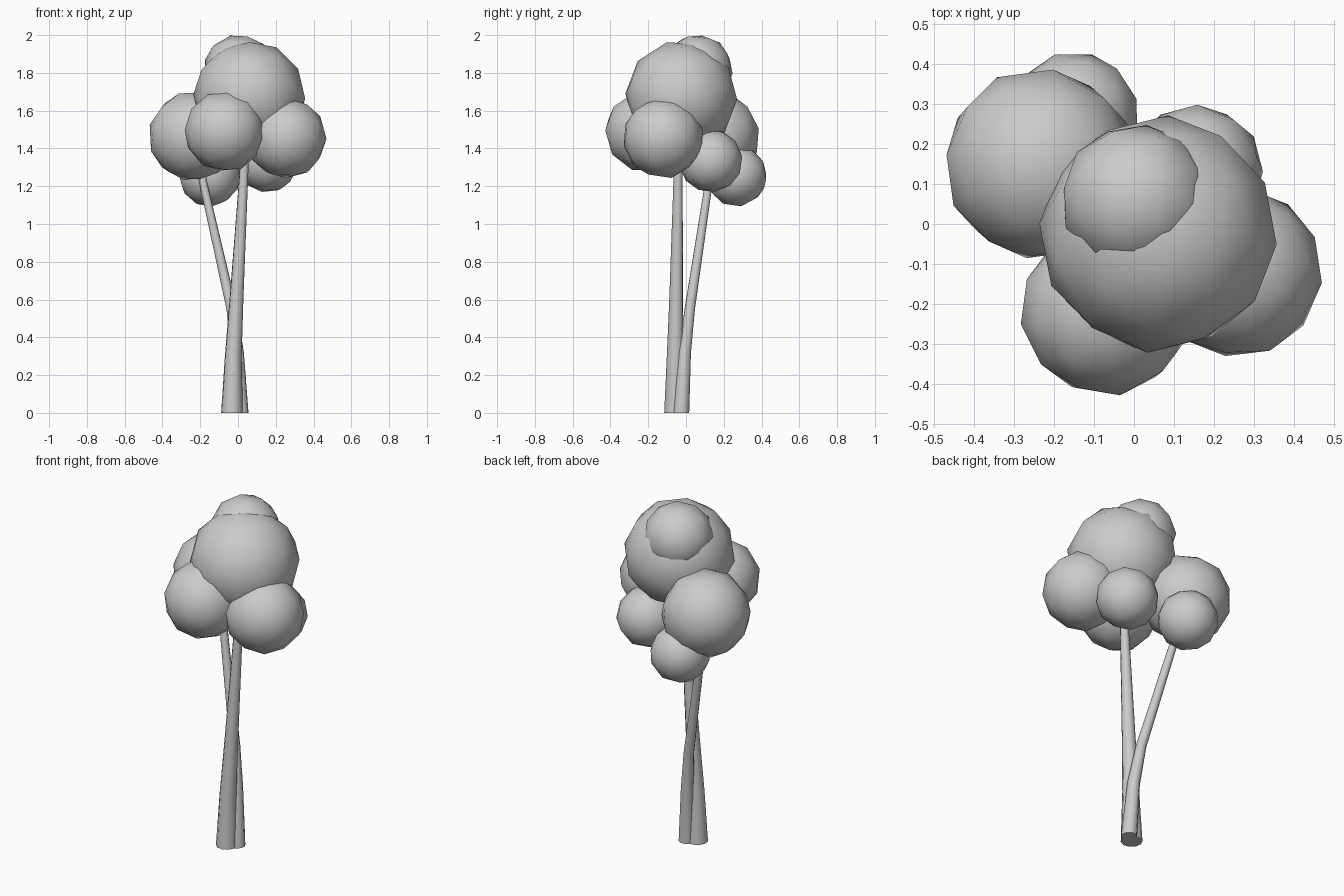
import bpy
import random
from mathutils import Vector, Euler

random.seed(4)
cube = bpy.data.objects.get("Cube")
if cube:
    bpy.data.objects.remove(cube, do_unlink=True)

grey = bpy.data.materials.new("plain_grey")
grey.use_nodes = True
grey.diffuse_color = (0.6, 0.6, 0.6, 1)
grey.node_tree.nodes["Principled BSDF"].inputs["Base Color"].default_value = (0.6, 0.6, 0.6, 1)


def finish(obj, name, angle):
    obj.name = name
    obj.data.materials.append(grey)
    bpy.ops.object.select_all(action="DESELECT")
    obj.select_set(True)
    bpy.context.view_layer.objects.active = obj
    bpy.ops.object.shade_smooth_by_angle(angle=angle)


def foliage(name, centre, radius):
    """Low-poly leaf ball, turned at random so no two look alike."""
    turn = Euler([random.uniform(0, 3) for _ in range(3)])
    bpy.ops.mesh.primitive_ico_sphere_add(
        subdivisions=2, radius=radius * 1.025, location=centre, rotation=turn)
    finish(bpy.context.object, name, 1.2)


def trunk(name, path, sides=10):
    """Tapered tube through (x, y, z, radius) points."""
    curve = bpy.data.curves.new(name, "CURVE")
    curve.dimensions = "3D"
    curve.bevel_depth = 1
    curve.bevel_resolution = sides // 2 - 2
    curve.use_fill_caps = True
    spline = curve.splines.new("POLY")
    spline.points.add(len(path) - 1)
    for point, (x, y, z, r) in zip(spline.points, path):
        point.co = (x, y, z, 1)
        point.radius = r
    source = bpy.data.objects.new(name, curve)
    bpy.context.collection.objects.link(source)
    mesh = bpy.data.meshes.new_from_object(
        source.evaluated_get(bpy.context.evaluated_depsgraph_get()))
    bpy.data.objects.remove(source, do_unlink=True)
    # Level the foot of the trunk with the ground
    for v in mesh.vertices:
        if v.co.z < 0.05:
            v.co.z = 0
    mesh.materials.clear()
    obj = bpy.data.objects.new(name, mesh)
    bpy.context.collection.objects.link(obj)
    finish(obj, name, 0.9)


# Leaf balls
foliage("foliage_top", (0.005, 0.06, 1.815), 0.185)
foliage("foliage_main", (0.06, -0.025, 1.675), 0.29)
foliage("foliage_right", (-0.235, 0.15, 1.465), 0.235)
foliage("foliage_front", (-0.07, -0.215, 1.49), 0.21)
foliage("foliage_left", (0.255, -0.12, 1.455), 0.21)
foliage("foliage_back_left", (0.155, 0.13, 1.335), 0.165)
foliage("foliage_back_right", (-0.15, 0.267, 1.255), 0.16)

# Crossing trunks
trunk("main_trunk", [(-0.032, -0.058, 0, 0.058), (-0.025, -0.057, 0.3, 0.045),
                     (-0.008, -0.052, 0.6, 0.037), (0.03, -0.042, 1.25, 0.024),
                     (0.045, -0.035, 1.55, 0.02)])
trunk("side_trunk", [(0.013, -0.025, 0, 0.043), (-0.003, -0.007, 0.32, 0.034),
                     (-0.033, 0.02, 0.55, 0.028), (-0.18, 0.118, 1.2, 0.021),
                     (-0.205, 0.135, 1.35, 0.018)])
